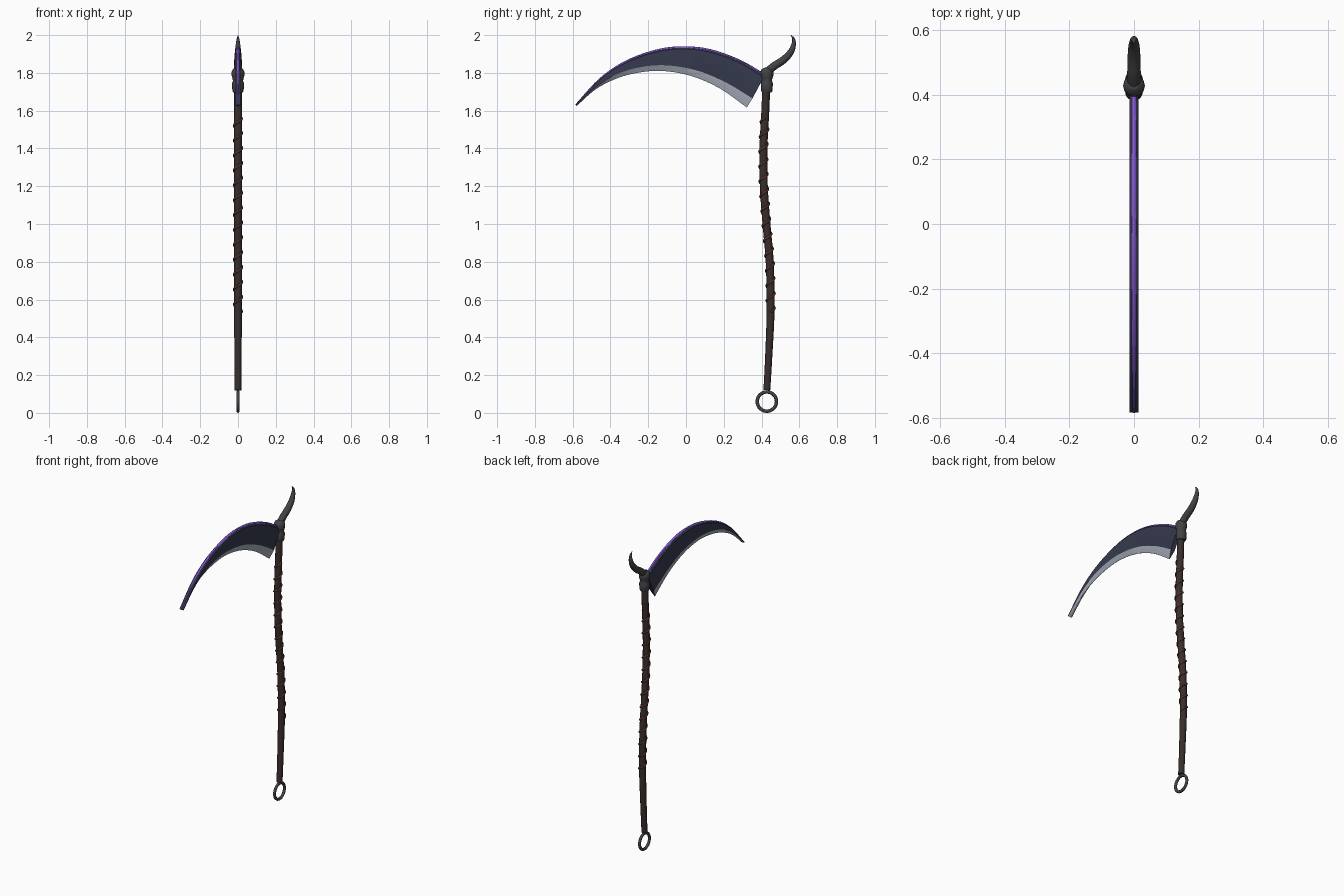
import bpy, bmesh, math
from mathutils import Vector

if "Cube" in bpy.data.objects:
    bpy.data.objects.remove(bpy.data.objects["Cube"])


def mat(name, rgb):
    m = bpy.data.materials.new(name)
    m.diffuse_color = (*rgb, 1)
    m.use_nodes = True
    m.node_tree.nodes["Principled BSDF"].inputs["Base Color"].default_value = m.diffuse_color
    return m


WOOD = mat("dark_wood", (0.04, 0.028, 0.025))
CORD = mat("red_cord", (0.10, 0.03, 0.025))
IRON = mat("iron", (0.055, 0.055, 0.06))
STEEL = mat("dark_steel", (0.037, 0.042, 0.075))
EDGE = mat("bright_edge", (0.38, 0.41, 0.49))
PURPLE = mat("purple", (0.22, 0.09, 0.6))


def smooth_path(pts, steps):
    """Catmull-Rom samples through tuples of any size."""
    p = [Vector(q) for q in pts]
    p = [2 * p[0] - p[1]] + p + [2 * p[-1] - p[-2]]
    out = []
    for i in range(1, len(p) - 2):
        a, b, c, d = p[i - 1:i + 3]
        for s in range(steps):
            t = s / steps
            out.append(0.5 * (2 * b + (c - a) * t + (2 * a - 5 * b + 4 * c - d) * t**2
                              + (3 * b - a - 3 * c + d) * t**3))
    return out + [p[-2]]


def shade(ob, angle):
    bpy.ops.object.select_all(action='DESELECT')
    ob.select_set(True)
    bpy.context.view_layer.objects.active = ob
    bpy.ops.object.shade_smooth_by_angle(angle=math.radians(angle))


def tube(name, pts, radii, material, res=4):
    cu = bpy.data.curves.new(name, 'CURVE')
    cu.dimensions = '3D'
    cu.bevel_depth = 1
    cu.bevel_resolution = res
    cu.use_fill_caps = True
    sp = cu.splines.new('POLY')
    sp.points.add(len(pts) - 1)
    for q, co, r in zip(sp.points, pts, radii):
        q.co = (*co, 1)
        q.radius = r
    ob = bpy.data.objects.new(name, cu)
    bpy.context.collection.objects.link(ob)
    bpy.ops.object.select_all(action='DESELECT')
    ob.select_set(True)
    bpy.context.view_layer.objects.active = ob
    bpy.ops.object.convert(target='MESH')
    ob = bpy.context.object
    ob.data.materials.clear()
    ob.data.materials.append(material)
    shade(ob, 45)
    return ob


# Gently bent handle: y, z, radius
axis = smooth_path([(.428, .12, .018), (.438, .3, .019), (.448, .55, .021), (.443, .8, .021),
                    (.426, 1.0, .021), (.412, 1.2, .021), (.41, 1.4, .021), (.42, 1.6, .021),
                    (.428, 1.8, .021)], 6)
tube("handle", [(0, a.x, a.y) for a in axis], [a.z for a in axis], WOOD)


def handle_y(z):
    for a, b in zip(axis, axis[1:]):
        if a.y <= z <= b.y:
            return a.x + (b.x - a.x) * (z - a.y) / (b.y - a.y)
    return axis[-1].x


# Spiral cord wrap
wrap = []
turns, n = 13, 13 * 20
for i in range(n + 1):
    z, a = .535 + 1.025 * i / n, math.tau * turns * i / n
    wrap.append((.021 * math.cos(a), handle_y(z) + .021 * math.sin(a), z))
tube("cord_wrap", wrap, [.0065] * len(wrap), CORD, 2)

# Ring at the foot
bpy.ops.mesh.primitive_torus_add(location=(0, .428, .06), rotation=(0, math.pi / 2, 0),
                                 major_segments=32, minor_segments=10,
                                 major_radius=.051, minor_radius=.009)
ring = bpy.context.object
ring.name = "pommel_ring"
ring.data.materials.append(IRON)
shade(ring, 60)

# Collar with two bulges
collar = [(1.695, .024), (1.705, .030), (1.745, .032), (1.757, .027), (1.77, .029),
          (1.785, .034), (1.805, .034), (1.82, .027), (1.828, .012)]
tube("collar", [(0, .428, z) for z, r in collar], [r for z, r in collar], IRON)

# Back horn: y, z, radius
horn = smooth_path([(.425, 1.80, .021), (.465, 1.835, .021), (.515, 1.868, .020),
                    (.553, 1.908, .017), (.570, 1.95, .012), (.569, 1.98, .007),
                    (.555, 2.0, .001)], 5)
tube("back_horn", [(0, h.x, h.y) for h in horn], [h.z for h in horn], IRON)

# Blade rows (y, z), tip to root
spine = smooth_path([(-.584, 1.63), (-.456, 1.765), (-.32, 1.855), (-.16, 1.914),
                     (-.02, 1.932), (.127, 1.917), (.286, 1.86), (.416, 1.785)], 5)
bevel = smooth_path([(-.581, 1.628), (-.468, 1.733), (-.35, 1.80), (-.22, 1.834),
                     (-.09, 1.839), (.06, 1.812), (.21, 1.75), (.352, 1.665)], 5)
edge = smooth_path([(-.579, 1.625), (-.475, 1.715), (-.36, 1.773), (-.24, 1.803),
                    (-.12, 1.810), (.03, 1.783), (.18, 1.717), (.322, 1.617)], 5)
bm = bmesh.new()
T = .014
prev = None
for s, b, e in zip(spine, bevel, edge):
    k = s.lerp(b, .06)
    section = [(-.008, s), (.008, s), (T, k), (T, b), (.001, e), (-.001, e), (-T, b), (-T, k)]
    cur = [bm.verts.new((x, p.x, p.y)) for x, p in section]
    if prev:
        for i in range(8):
            j = (i + 1) % 8
            f = bm.faces.new((prev[i], prev[j], cur[j], cur[i]))
            f.material_index = 1 if i in (3, 4, 5) else 0
    else:
        bm.faces.new(cur)
    prev = cur
bm.faces.new(prev)
bmesh.ops.recalc_face_normals(bm, faces=bm.faces)
me = bpy.data.meshes.new("blade")
bm.to_mesh(me)
bm.free()
blade = bpy.data.objects.new("blade", me)
bpy.context.collection.objects.link(blade)
me.materials.append(STEEL)
me.materials.append(EDGE)
shade(blade, 20)

# Purple strip along the blade's back
strip = [(0, s.x, s.y + .001) for s in spine]
tube("blade_spine_strip", strip, [.003 + .005 * min(1, i / 10) for i in range(len(strip))], PURPLE, 2)
